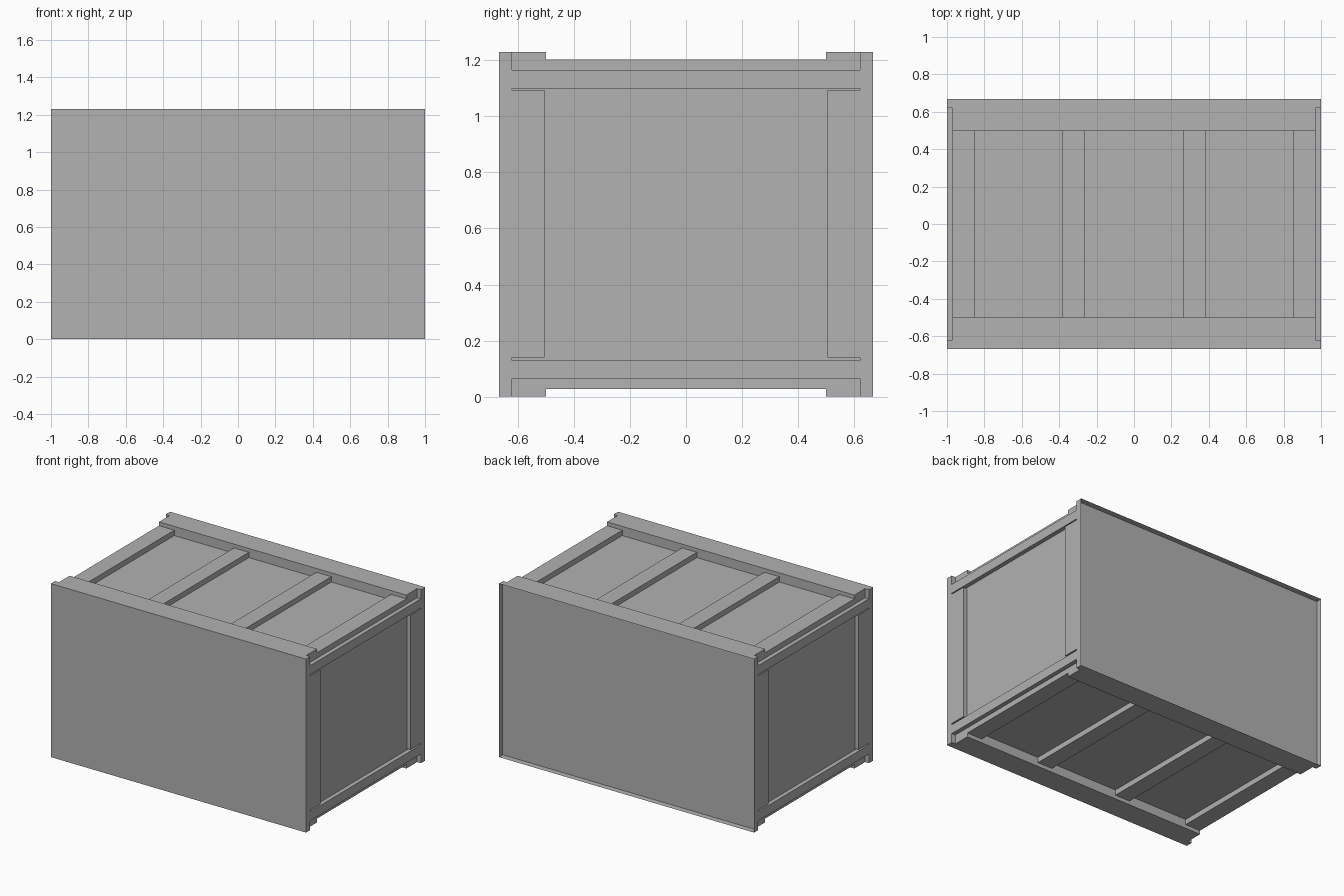
import bpy
import bmesh

cube = bpy.data.objects.get("Cube")
if cube:
    bpy.data.objects.remove(cube, do_unlink=True)

grey = bpy.data.materials.new("plain_grey")
grey.use_nodes = True
grey.diffuse_color = (0.445, 0.445, 0.445, 1)
grey.node_tree.nodes["Principled BSDF"].inputs["Base Color"].default_value = grey.diffuse_color

HEIGHT = 1.23
END_X, CORE_X = 1.0, 0.97        # outer and recessed end planes
SIDE_Y, CORE_Y = 0.667, 0.62     # outer and inner planes of the side plates
RAIL_Y, DECK_Z = 0.5, 0.065      # rail inner edge, depth of the recessed deck


def box(name, x, y, z, hollow_back=0):
    """Box from (low, high) ranges; hollow_back sinks its back face inside a thin rim."""
    bm = bmesh.new()
    bmesh.ops.create_cube(bm, size=1)
    for v in bm.verts:
        v.co = [r[0] if c < 0 else r[1] for c, r in zip(v.co, (x, y, z))]
    bm.normal_update()
    if hollow_back:
        back = max(bm.faces, key=lambda f: f.normal.y)
        bmesh.ops.inset_region(bm, faces=[back], thickness=0.002)
        bmesh.ops.translate(bm, verts=back.verts, vec=(0, -hollow_back, 0))
    mesh = bpy.data.meshes.new(name)
    bm.to_mesh(mesh)
    bm.free()
    mesh.materials.append(grey)
    obj = bpy.data.objects.new(name, mesh)
    bpy.context.collection.objects.link(obj)


def span(a, b, sign):
    """Range a..b, reflected about zero when sign is negative."""
    return (a, b) if sign > 0 else (-b, -a)


def level(a, b, top):
    """Height range measured from the base, or from the top edge downwards."""
    return (HEIGHT - b, HEIGHT - a) if top else (a, b)


# Core body and the two long side plates
box("core_body", (-CORE_X, CORE_X), (-CORE_Y, CORE_Y), (DECK_Z, HEIGHT - DECK_Z))
box("front_plate", (-END_X, END_X), (-SIDE_Y, -CORE_Y), (0, HEIGHT))
box("back_plate", (-END_X, END_X), (CORE_Y, SIDE_Y), (0, HEIGHT), hollow_back=0.04)

for top in (True, False):
    place = "top" if top else "bottom"
    # Long rails
    for side, s in (("back", 1), ("front", -1)):
        box(f"{place}_{side}_rail", (-CORE_X, CORE_X), span(RAIL_Y, CORE_Y, s),
            level(0, DECK_Z, top))
    # Cross slats, set slightly below the rails
    for side, s in (("left", 1), ("right", -1)):
        for part, a, b in (("inner", 0.265, 0.382), ("outer", 0.85, CORE_X)):
            box(f"{place}_{side}_{part}_slat", span(a, b, s), (-RAIL_Y, RAIL_Y),
                level(0.027, DECK_Z, top))
        # Horizontal beams of the end frames
        box(f"{place}_{side}_end_beam", span(CORE_X, END_X, s), (-CORE_Y, CORE_Y),
            level(DECK_Z, 0.13, top))

# Upright posts of the end frames, with narrow gaps to the beams
for end, sx in (("left", 1), ("right", -1)):
    for side, sy in (("back", 1), ("front", -1)):
        box(f"{end}_{side}_post", span(CORE_X, END_X, sx), span(0.505, CORE_Y, sy),
            (0.14, HEIGHT - 0.137))
